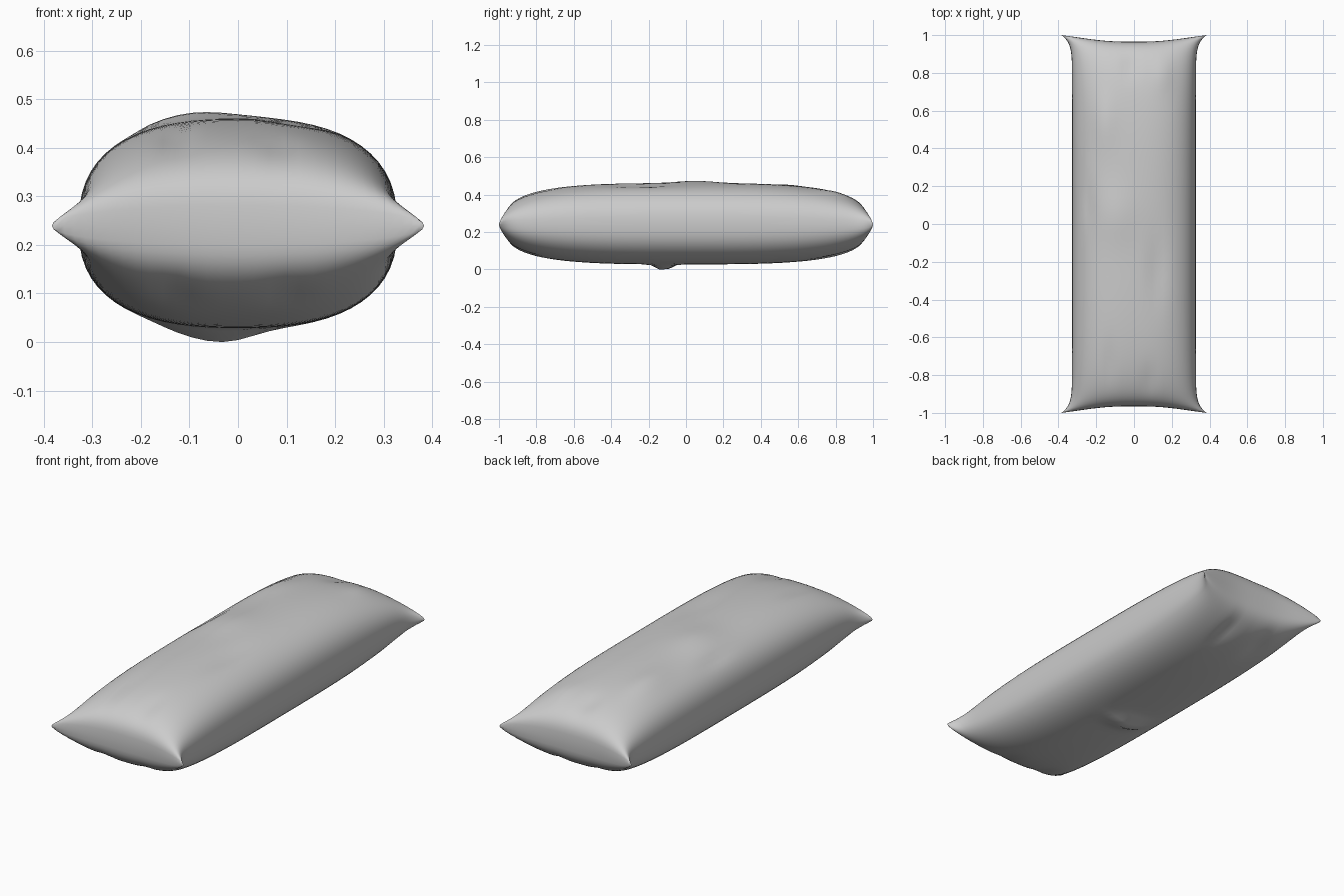
import bpy, bmesh, math

if "Cube" in bpy.data.objects:
    bpy.data.objects.remove(bpy.data.objects["Cube"])

NU, NV = 32, 64        # segments across and along
SEAM = 0.25

def dome(t, p):
    return max(0.0, 1 - abs(t) ** p) ** (1 / p)

# soft dents and folds: side, x, y, radius x, radius y, height
FOLDS = [
    (1, -0.10, 0.05, 0.12, 0.15, 0.015), (1, 0.12, -0.25, 0.05, 0.18, -0.012),
    (1, -0.16, 0.55, 0.06, 0.15, 0.016), (1, -0.13, -0.75, 0.025, 0.13, -0.012),
    (1, 0.08, -0.84, 0.03, 0.09, -0.012), (1, -0.24, 0.10, 0.03, 0.12, -0.012),
    (1, 0.15, 0.80, 0.05, 0.09, 0.012), (1, -0.02, 0.84, 0.04, 0.07, -0.014),
    (-1, -0.03, -0.12, 0.08, 0.05, 0.032), (-1, -0.12, -0.12, 0.06, 0.05, 0.012),
    (-1, 0.09, 0.84, 0.03, 0.10, -0.020), (-1, -0.13, 0.82, 0.04, 0.10, -0.020),
    (-1, -0.13, -0.88, 0.04, 0.08, -0.015), (-1, 0.10, -0.88, 0.04, 0.08, -0.012),
]

def point(i, j, side):
    u = math.sin(math.pi / 2 * (2 * i / NU - 1))
    v = math.sin(math.pi / 2 * (2 * j / NV - 1))
    # pinched corner ears in the outline
    x = u * (0.328 + 0.057 * abs(v) ** 28 * abs(u) ** 5)
    y = v * (0.965 + 0.035 * abs(u) ** 2.5 * abs(v) ** 4)
    shape = dome(u, 2.5) * dome(v, 3.3)
    h = (0.222 if side > 0 else 0.212) * shape
    for s, cx, cy, rx, ry, a in FOLDS:
        if s == side:
            h += a * shape * math.exp(-((x - cx) / rx) ** 2 - ((y - cy) / ry) ** 2)
    return x, y, SEAM + side * h

# two puffed panels joined along the seam
bm = bmesh.new()
for side in (1, -1):
    rows = [[bm.verts.new(point(i, j, side)) for i in range(NU + 1)]
            for j in range(NV + 1)]
    for j in range(NV):
        for i in range(NU):
            q = [rows[j][i], rows[j][i + 1], rows[j + 1][i + 1], rows[j + 1][i]]
            bm.faces.new(q if side > 0 else q[::-1])
bmesh.ops.remove_doubles(bm, verts=bm.verts, dist=1e-5)

# rest on the ground
low = min(v.co.z for v in bm.verts)
for v in bm.verts:
    v.co.z -= low
bmesh.ops.recalc_face_normals(bm, faces=bm.faces)
mesh = bpy.data.meshes.new("pillow_bag")
bm.to_mesh(mesh)
bm.free()
bag = bpy.data.objects.new("pillow_bag", mesh)
bpy.context.collection.objects.link(bag)
bpy.context.view_layer.objects.active = bag
bag.select_set(True)
bpy.ops.object.shade_smooth_by_angle(angle=math.radians(60))
